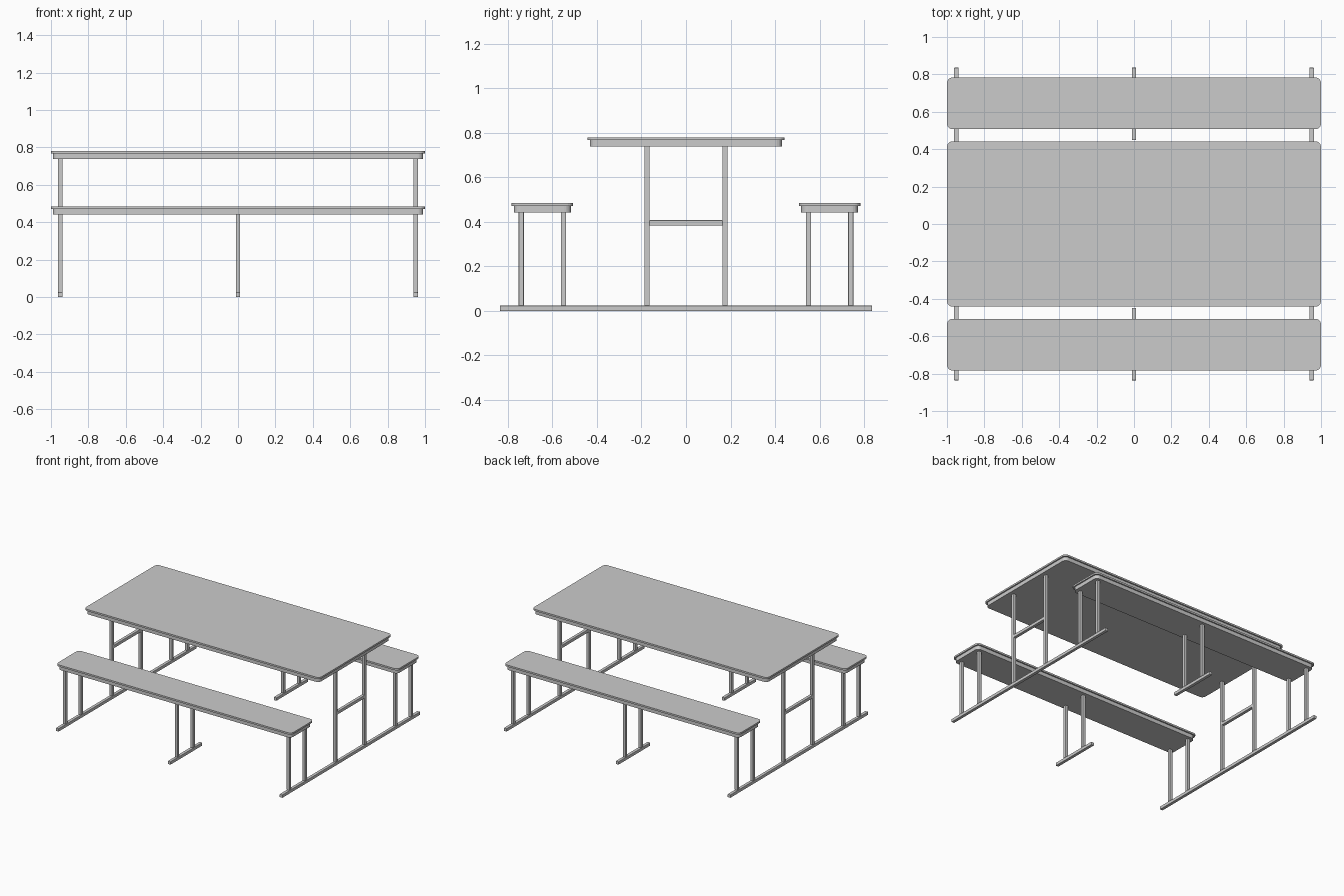
import bpy, bmesh
from math import sin, cos, pi

if "Cube" in bpy.data.objects:
    bpy.data.objects.remove(bpy.data.objects["Cube"])

T = 0.024  # tube thickness


def finish(name, bm):
    bmesh.ops.recalc_face_normals(bm, faces=bm.faces)
    mesh = bpy.data.meshes.new(name)
    bm.to_mesh(mesh)
    bm.free()
    ob = bpy.data.objects.new(name, mesh)
    bpy.context.collection.objects.link(ob)
    return ob


def slab(name, cy, hx, hy, z0, z1, r=0.03, seg=6):
    """Board with rounded corners."""
    bm = bmesh.new()
    verts = []
    for k, (sx, sy) in enumerate([(1, 1), (-1, 1), (-1, -1), (1, -1)]):
        for i in range(seg + 1):
            a = (k + i / seg) * pi / 2
            verts.append(bm.verts.new((sx * (hx - r) + r * cos(a),
                                       cy + sy * (hy - r) + r * sin(a), z0)))
    face = bm.faces.new(verts)
    ext = bmesh.ops.extrude_face_region(bm, geom=[face], use_keep_orig=True)
    top = [g for g in ext["geom"] if isinstance(g, bmesh.types.BMVert)]
    bmesh.ops.translate(bm, verts=top, vec=(0, 0, z1 - z0))
    return finish(name, bm)


def tube(name, x, y0, y1, z0, z1):
    """Square steel tube with slightly softened edges."""
    bm = bmesh.new()
    bmesh.ops.create_cube(bm, size=1)
    for v in bm.verts:
        v.co = (x + v.co.x * T,
                (y0 + y1) / 2 + v.co.y * (y1 - y0),
                (z0 + z1) / 2 + v.co.z * (z1 - z0))
    ob = finish(name, bm)
    bev = ob.modifiers.new("bevel", 'BEVEL')
    bev.width = 0.003
    bev.segments = 2
    return ob


def post(name, x, y, z1):
    return tube(name, x, y - T / 2, y + T / 2, T, z1)


# Table top: thin overhanging sheet on an inset board
slab("table_top", 0, 1.0, 0.442, 0.767, 0.78)
slab("table_core", 0, 0.99, 0.432, 0.738, 0.767)

# Benches
for s, side in ((-1, "front"), (1, "back")):
    cy = s * 0.645
    slab(side + "_bench_top", cy, 1.0, 0.138, 0.471, 0.484)
    slab(side + "_bench_core", cy, 0.99, 0.128, 0.442, 0.471)
    # Short foot below the middle of the bench
    y0, y1 = sorted((s * 0.836, s * 0.449))
    tube(side + "_middle_foot", 0, y0, y1, 0, T)
    for x, place in ((-0.95, "left"), (0, "middle"), (0.95, "right")):
        post(f"{side}_{place}_bench_leg_inner", x, s * 0.55, 0.443)
        post(f"{side}_{place}_bench_leg_outer", x, s * 0.74, 0.443)

# End frames: floor rail, table legs and crossbar
for x, place in ((-0.95, "left"), (0.95, "right")):
    tube(place + "_floor_rail", x, -0.836, 0.836, 0, T)
    for s, side in ((-1, "front"), (1, "back")):
        post(f"{side}_{place}_table_leg", x, s * 0.175, 0.739)
    tube(place + "_crossbar", x, -0.164, 0.164, 0.384, 0.384 + T)
